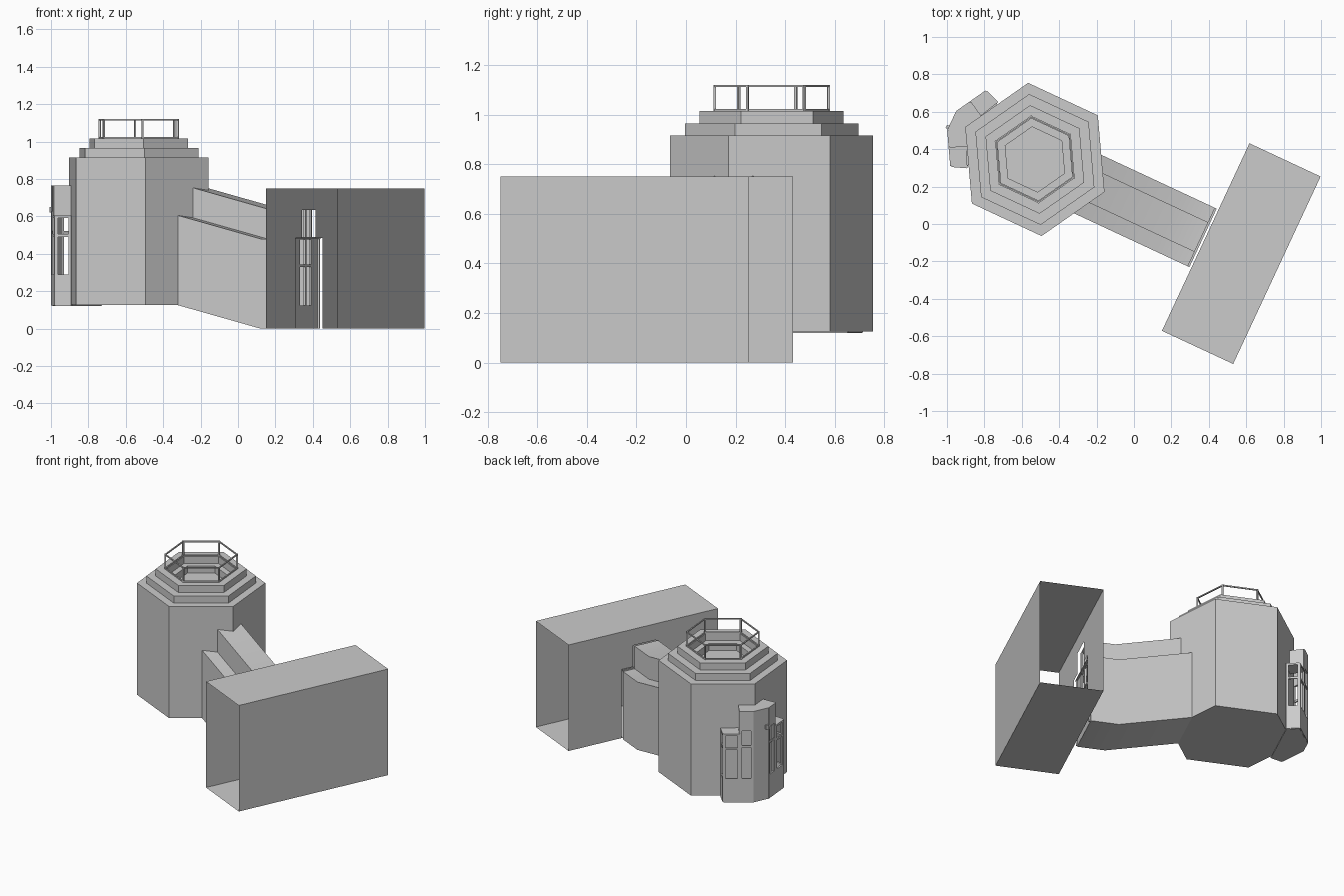
import bpy, bmesh, math
from mathutils import Matrix, Vector

cube = bpy.data.objects.get("Cube")
if cube:
    bpy.data.objects.remove(cube, do_unlink=True)

grey = bpy.data.materials.new("light_grey")
grey.use_nodes = True
grey.diffuse_color = (0.6, 0.6, 0.6, 1)
grey.node_tree.nodes["Principled BSDF"].inputs["Base Color"].default_value = (0.6, 0.6, 0.6, 1)

# Everything is laid out with the tower axis at the origin and the corridor
# along +x, then turned and moved into place.
PLACE = Matrix.Translation((-0.53, 0.345, 0)) @ Matrix.Rotation(math.radians(-25), 4, 'Z')


def finish(name, bm, fix_normals=True):
    if fix_normals:
        bmesh.ops.recalc_face_normals(bm, faces=bm.faces)
    bm.transform(PLACE)
    mesh = bpy.data.meshes.new(name)
    bm.to_mesh(mesh)
    bm.free()
    mesh.materials.append(grey)
    ob = bpy.data.objects.new(name, mesh)
    bpy.context.collection.objects.link(ob)
    return ob


def loft(bm, rings, cap_start=False, cap_end=False):
    """Bridge closed rings of equal length."""
    loops = [[bm.verts.new(p) for p in ring] for ring in rings]
    n = len(loops[0])
    for a, b in zip(loops, loops[1:]):
        for i in range(n):
            j = (i + 1) % n
            bm.faces.new((a[i], a[j], b[j], b[i]))
    if cap_start:
        bm.faces.new(loops[0][::-1])
    if cap_end:
        bm.faces.new(loops[-1])


def prism(bm, plan, z0, z1):
    loft(bm, [[(x, y, z) for x, y in plan] for z in (z0, z1)], True, True)


def wall(bm, a, b, z0, z1, t=0.012):
    """Upright slab centred on the plan line from a to b."""
    a, b = Vector(a), Vector(b)
    d = (b - a).normalized()
    n = Vector((-d.y, d.x)) * t / 2
    prism(bm, [a - n, b - n, b + n, a + n], z0, z1)


def window_wall(bm, a, b, z0, sill, z1, bar=0.014):
    """Solid panel below, open frame with a cross rail above."""
    a, b = Vector(a), Vector(b)
    d = (b - a).normalized() * bar
    wall(bm, a, b, z0, sill)
    wall(bm, a, b, z1 - bar, z1)
    mid = (sill + z1) / 2 + 0.05
    wall(bm, a, b, mid - bar / 2, mid + bar / 2, 0.008)
    wall(bm, a, a + d, sill, z1)
    wall(bm, b - d, b, sill, z1)


def hexagon(r, z):
    return [(r * math.cos(k * math.pi / 3), r * math.sin(k * math.pi / 3), z) for k in range(6)]


# Tower: hexagonal body, stepped roof and sunken middle
bm = bmesh.new()
steps = [(0.411, 0.125), (0.411, 0.915), (0.351, 0.915), (0.351, 0.965), (0.291, 0.965),
         (0.291, 1.015), (0.22, 1.015), (0.22, 0.965), (0.175, 0.965), (0.175, 0.915)]
loft(bm, [hexagon(r, z) for r, z in steps], True, True)
finish("tower", bm)

# Roof railing
bm = bmesh.new()
corners = [Vector(p[:2]) for p in hexagon(0.23, 0)]
for k, c in enumerate(corners):
    nxt = corners[(k + 1) % 6]
    wall(bm, c, nxt, 1.112, 1.12, 0.008)
    wall(bm, c, nxt, 1.015, 1.023, 0.008)
    side = c.normalized() * 0.005
    wall(bm, c - side, c + side, 1.015, 1.12, 0.01)
finish("roof_railing", bm)

# Corridor: open stepped tube that slopes down and then runs level
W, N = 0.1725, 0.087
half = [(W, 0), (W, 0.48), (N, 0.48), (N, 0.64)]
section = half + [(-y, z) for y, z in reversed(half)]
slope = 0.257
bm = bmesh.new()
loft(bm, [[(x, y, z + lift) for y, z in section]
          for x, lift in ((0.25, slope * 0.547), (0.797, 0), (0.982, 0))])
corridor = finish("corridor", bm)
bpy.ops.object.select_all(action='DESELECT')
corridor.select_set(True)
bpy.context.view_layer.objects.active = corridor
bpy.ops.object.shade_smooth_by_angle(angle=math.radians(30))

# Corridor doorway: side panels, sill and thin bars
bm = bmesh.new()
X, G = 0.976, 0.07
for s in (-1, 1):
    wall(bm, (X, s * G), (X, s * W), 0, 0.48)
    wall(bm, (X, s * G), (X, s * N), 0.48, 0.64)
    wall(bm, (X + 0.01, s * 0.155), (X + 0.01, s * 0.165), 0, 0.485)
wall(bm, (X, -G), (X, G), 0, 0.11)
wall(bm, (X, 0.002), (X, 0.016), 0.11, 0.635)
for z in (0.11, 0.33, 0.475):
    wall(bm, (X, -G), (X, G), z, z + 0.012)
wall(bm, (X + 0.01, -W), (X + 0.01, W), 0.478, 0.49)
finish("corridor_doorway", bm)

# Hall: long box, open at both ends, with a notch for the corridor
x0, x1, y0, y1, H = 1.003, 1.423, -0.543, 0.563, 0.75
bm = bmesh.new()
notch = [(-0.17, 0), (-0.17, 0.485), (-0.085, 0.485), (-0.085, 0.635)]
outline = [(y0, 0)] + notch + [(-y, z) for y, z in reversed(notch)] + [(y1, 0), (y1, H), (y0, H)]
bm.faces.new([bm.verts.new((x0, y, z)) for y, z in reversed(outline)])
for (xa, za), (xb, zb) in (((x0, H), (x1, H)), ((x1, H), (x1, 0)), ((x1, 0), (x0, 0))):
    bm.faces.new([bm.verts.new(p) for p in
                  ((xa, y0, za), (xb, y0, zb), (xb, y1, zb), (xa, y1, za))])
finish("hall", bm, fix_normals=False)

# Glazed bay wrapped round the tower corner opposite the corridor
BASE, LOW, HIGH = 0.122, 0.605, 0.765


def bay_plan(s):
    return [(-0.31, 0.19 * s), (-0.39, 0.22 * s), (-0.442, 0.13 * s),
            (-0.485, 0.055 * s), (-0.362, 0.085 * s)]


for s, side in ((-1, "right"), (1, "left")):
    inner, outer, step, front, back = bay_plan(s)
    bm = bmesh.new()
    window_wall(bm, inner, outer, BASE, 0.29, LOW)
    window_wall(bm, outer, step, BASE, 0.29, LOW)
    prism(bm, [inner, outer, step, back], LOW - 0.01, LOW)
    finish(side + "_bay_wing", bm)
    bm = bmesh.new()
    window_wall(bm, step, front, BASE, 0.29, 0.64)
    wall(bm, step, front, 0.64, HIGH)
    wall(bm, step, back, LOW, HIGH)
    finish(side + "_bay_centre_wall", bm)

right, left = bay_plan(-1), bay_plan(1)
bm = bmesh.new()
wall(bm, right[3], left[3], BASE, HIGH)
finish("bay_front", bm)
bm = bmesh.new()
prism(bm, right[2:4] + left[3:1:-1] + [left[4], right[4]], HIGH - 0.01, HIGH)
finish("bay_roof", bm)
bm = bmesh.new()
prism(bm, right[:4] + left[3::-1], 0.12, 0.128)
finish("bay_floor", bm)

# Small lamp over the bay front
bm = bmesh.new()
wall(bm, (-0.494, -0.05), (-0.494, -0.03), 0.62, 0.65, 0.02)
finish("bay_lamp", bm)
